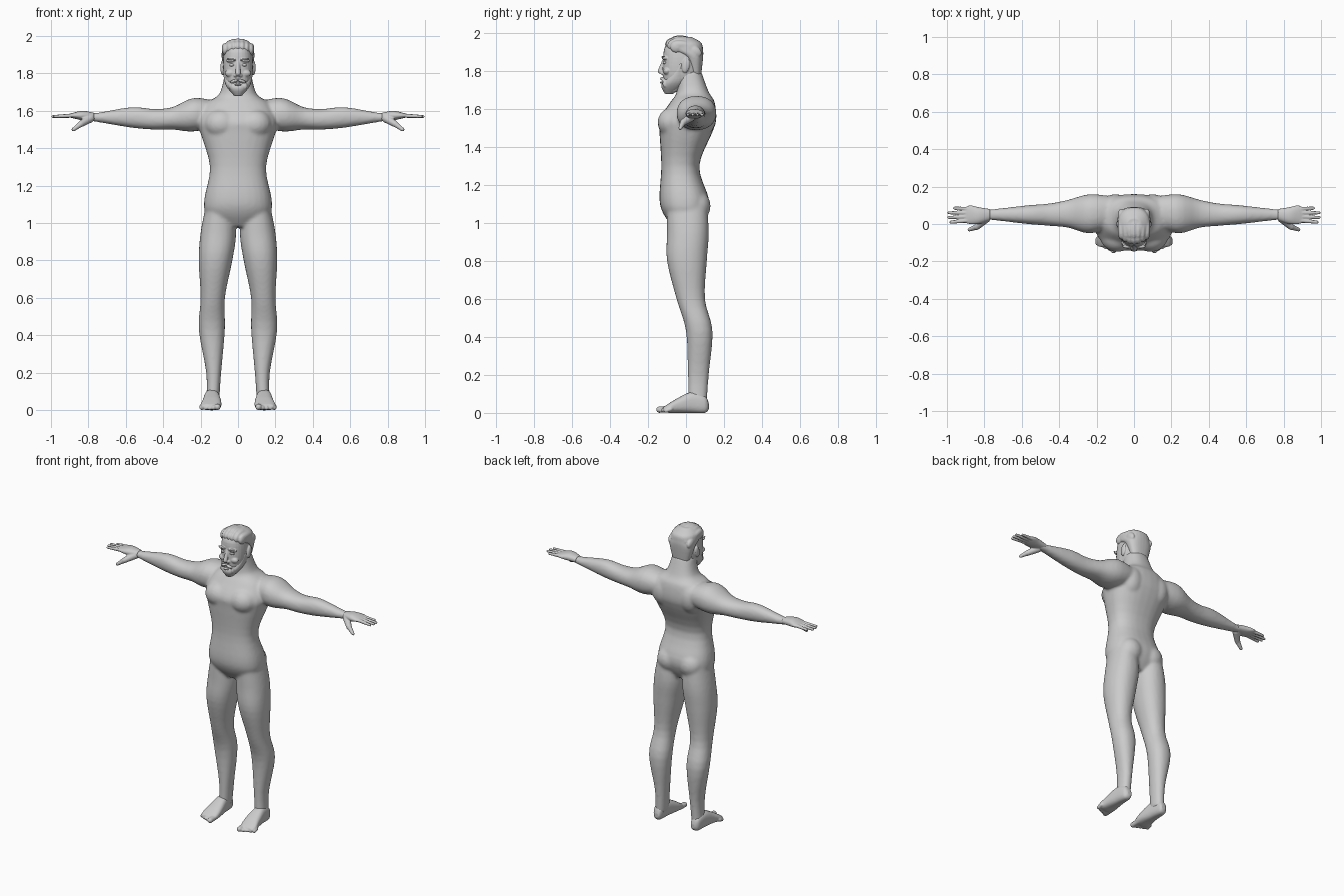
import bpy
import bmesh
from math import cos, sin, pi, copysign
from mathutils import Matrix, Vector

default_cube = bpy.data.objects.get("Cube")
if default_cube:
    bpy.data.objects.remove(default_cube, do_unlink=True)

grey = bpy.data.materials.new("plain grey")
grey.use_nodes = True
grey.diffuse_color = (.6, .6, .6, 1)
grey.node_tree.nodes["Principled BSDF"].inputs["Base Color"].default_value = grey.diffuse_color

SIDES = ((1, "left"), (-1, "right"))


def spline(rows, steps=4):
    """Catmull-Rom through the section rows."""
    points = [Vector(row) for row in rows]
    padded = [points[0]] + points + [points[-1]]
    smooth = []
    for before, start, end, after in zip(padded, padded[1:], padded[2:], padded[3:]):
        leave, arrive = (end - before) / 2, (after - start) / 2
        for step in range(steps):
            t = step / steps
            ease = t * t * (3 - 2 * t)
            smooth.append(start.lerp(end, ease) + leave * (t * (1 - t) ** 2)
                          - arrive * (t * t * (1 - t)))
    return smooth + [points[-1]]


def loft(bm, axis, rows, side=1, power=2.2, count=28):
    """Skin rounded sections; a row is position, then low and high on the other two axes."""
    across, upward = [k for k in range(3) if k != axis]
    rings = []
    for place, low, high, bottom, top in spline(rows):
        ring = []
        for i in range(count):
            angle = 2 * pi * i / count
            c, s = [copysign(abs(w) ** (2 / power), w) for w in (cos(angle), sin(angle))]
            point = Vector()
            point[axis] = place
            point[across] = (low + high + (high - low) * c) / 2
            point[upward] = (bottom + top + (top - bottom) * s) / 2
            point.x *= side
            ring.append(bm.verts.new(point))
        rings.append(ring)
    for ring, following in zip(rings, rings[1:]):
        for i in range(count):
            j = (i + 1) % count
            bm.faces.new((ring[i], ring[j], following[j], following[i]))
    bm.faces.new(rings[0])
    bm.faces.new(rings[-1])


def column(bm, rows):
    """Upright loft centred on x; a row is height, half width, front, back."""
    loft(bm, 2, [(height, -half, half, front, back) for height, half, front, back in rows],
         power=2.4)


def blob(bm, at, size, turn=0, axis="Y"):
    """Ellipsoid, optionally tilted."""
    place = Matrix.Translation(at) @ Matrix.Rotation(turn, 4, axis) @ Matrix.Diagonal((*size, 1))
    bmesh.ops.create_uvsphere(bm, u_segments=20, v_segments=12, radius=1, matrix=place)


def digit(bm, side, start, end, thick, thin):
    """Tapered rod with round ends."""
    start, end = [Vector((side * x, y, z)) for x, y, z in (start, end)]
    along = end - start
    place = Matrix.Translation((start + end) / 2) @ along.to_track_quat("Z", "Y").to_matrix().to_4x4()
    bmesh.ops.create_cone(bm, cap_ends=True, segments=20, radius1=thick, radius2=thin,
                          depth=along.length, matrix=place)
    blob(bm, start, [thick] * 3)
    blob(bm, end, [thin] * 3)


def finish(bm, name, voxel=0, soften=0):
    """Make the object, blending its overlapping pieces when a voxel size is given."""
    bmesh.ops.recalc_face_normals(bm, faces=bm.faces)
    for face in bm.faces:
        face.smooth = True
    mesh = bpy.data.meshes.new(name)
    bm.to_mesh(mesh)
    bm.free()
    mesh.materials.append(grey)
    ob = bpy.data.objects.new(name, mesh)
    bpy.context.collection.objects.link(ob)
    if voxel:
        blend = ob.modifiers.new("blend", "REMESH")
        blend.mode, blend.voxel_size, blend.use_smooth_shade = "VOXEL", voxel, True
        relax = ob.modifiers.new("soften", "SMOOTH")
        relax.factor, relax.iterations = .5, soften


# Body: torso and neck, then legs and arms, blended into one skin
body = bmesh.new()
column(body, [(.98, .08, -.07, .07), (1.05, .17, -.12, .11), (1.13, .18, -.14, .12),
              (1.3, .15, -.13, .07), (1.48, .2, -.14, .14), (1.55, .21, -.14, .16),
              (1.64, .17, -.08, .15), (1.69, .1, -.05, .12), (1.8, .07, -.05, .08)])
leg = [(1.1, .03, .17, -.1, .11), (.95, .01, .2, -.1, .12), (.8, .03, .21, -.1, .11),
       (.6, .07, .2, -.05, .1), (.43, .07, .21, 0, .14), (.2, .09, .17, .01, .12),
       (.05, .1, .17, .01, .11)]
arm = [(.08, 0, .14, 1.53, 1.64), (.23, -.05, .16, 1.49, 1.67), (.35, -.02, .13, 1.5, 1.62),
       (.45, -.01, .11, 1.5, 1.61), (.57, 0, .1, 1.51, 1.62), (.75, .02, .08, 1.54, 1.59),
       (.81, .02, .08, 1.55, 1.59)]
for side, label in SIDES:
    loft(body, 2, leg, side)
    loft(body, 0, arm, side)
    blob(body, (side * .08, .06, 1.09), (.08, .07, .08))    # buttock
    blob(body, (side * .09, -.07, 1.53), (.09, .08, .08))   # chest muscle
    blob(body, (side * .1, .09, 1.56), (.08, .07, .1))      # shoulder blade
finish(body, "body", .009, 8)

for side, label in SIDES:
    # Hand: palm, four fingers and a jointed thumb
    hand = bmesh.new()
    loft(hand, 0, [(.77, .02, .08, 1.55, 1.59), (.83, 0, .09, 1.55, 1.6),
                   (.88, 0, .1, 1.56, 1.59), (.91, .01, .08, 1.57, 1.58)], side)
    for i, tip in enumerate((.98, .99, .99, .96)):
        knuckle = (.87, .02 + .02 * i, 1.575)
        digit(hand, side, knuckle, (tip, .01 + .025 * i, 1.57), .012, .008)
    joint = (.84, -.015, 1.53)
    digit(hand, side, (.79, .03, 1.56), joint, .023, .017)
    digit(hand, side, joint, (.88, -.03, 1.5), .016, .01)
    finish(hand, label + "_hand", .004, 2)

    # Foot: heel and instep, with toes shortening outward
    foot = bmesh.new()
    loft(foot, 1, [(.12, .12, .15, .02, .05), (.1, .11, .17, 0, .09), (.03, .1, .18, 0, .11),
                   (-.04, .09, .19, 0, .08), (-.09, .09, .2, 0, .05), (-.12, .1, .19, .01, .03)],
         side, power=2.6)
    for i in range(5):
        x = .11 + .021 * i
        radius = .012 if i else .017
        digit(foot, side, (x, -.08, .02), (x, -.14 + .009 * i, radius), radius, radius)
    finish(foot, label + "_foot", .005, 2)

# Head: skull and jaw, with nose, brows, cheeks and ears blended in
head = bmesh.new()
column(head, [(1.69, .03, -.1, -.04), (1.76, .07, -.12, .06), (1.85, .08, -.12, .08),
              (1.93, .07, -.11, .08), (1.97, .04, -.05, .04)])
digit(head, 1, (0, -.11, 1.87), (0, -.135, 1.8), .009, .014)
for side, label in SIDES:
    blob(head, (side * .013, -.125, 1.79), [.01] * 3)                       # nostril
    blob(head, (side * .034, -.11, 1.87), (.03, .018, .01), side * .1)      # brow
    blob(head, (side * .04, -.1, 1.8), (.03, .02, .02))                     # cheekbone
    blob(head, (side * .084, 0, 1.83), (.01, .02, .04), -.2, "X")           # ear
finish(head, "head", .004, 2)

# Eyes and eyebrows
for side, label in SIDES:
    eye = bmesh.new()
    blob(eye, (side * .033, -.11, 1.845), (.015, .012, .008))
    finish(eye, label + "_eye")
    eyebrow = bmesh.new()
    blob(eyebrow, (side * .035, -.12, 1.875), (.026, .01, .005), side * -.1)
    finish(eyebrow, label + "_eyebrow")

# Beard: jaw hair rising into sideburns, with a drooping moustache
beard = bmesh.new()
column(beard, [(1.68, .02, -.11, -.07), (1.72, .055, -.13, -.01), (1.76, .073, -.11, .01),
               (1.84, .083, -.04, -.01)])
for side, label in SIDES:
    blob(beard, (side * .02, -.122, 1.76), (.024, .014, .008), side * .3)
    blob(beard, (side * .04, -.11, 1.735), (.01, .014, .02), side * -.15)
finish(beard, "beard", .004, 1)
lips = bmesh.new()
blob(lips, (0, -.127, 1.74), (.018, .01, .006))
finish(lips, "lips")

# Hair: close-cut back and a crown of swept-back locks
hair = bmesh.new()
column(hair, [(1.78, .06, .02, .08), (1.87, .085, -.01, .09), (1.91, .087, -.08, .09),
              (1.95, .08, -.1, .08), (1.98, .04, -.06, .03)])
for i in range(-3, 4):
    x, drop = .023 * i, .003 * i * i
    blob(hair, (x, drop - .075, 1.943 - drop / 2), (.017, .036, .032), .3, "X")
    blob(hair, (x, -.02, 1.965 - drop), (.018, .06, .023), -.1, "X")
    blob(hair, (x, .045, 1.93 - drop), (.018, .04, .03), -.5, "X")
finish(hair, "hair", .005, 2)
